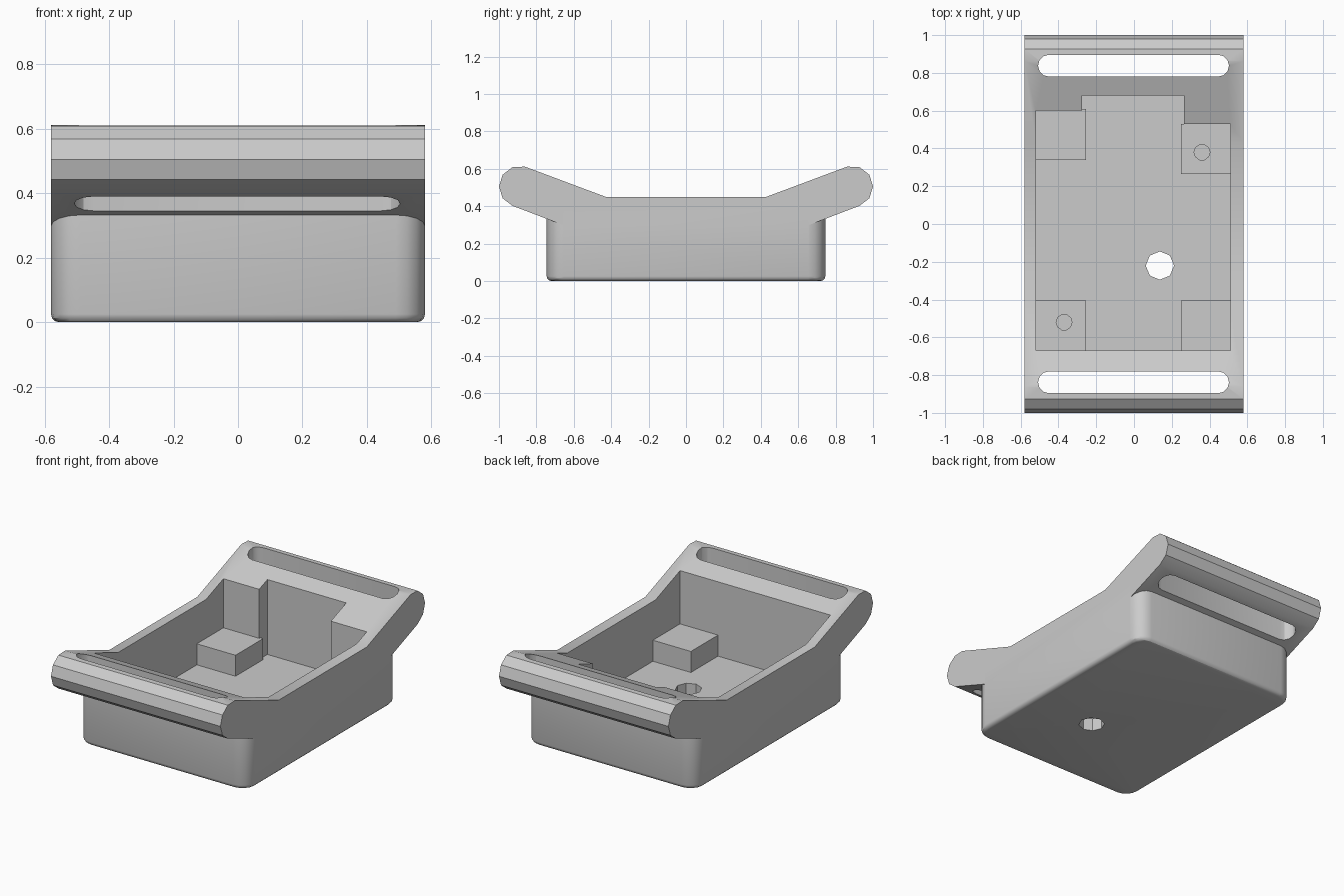
import bpy
import bmesh
from math import cos, sin, pi, radians
from mathutils import Vector

old = bpy.data.objects.get("Cube")
if old:
    bpy.data.objects.remove(old, do_unlink=True)

grey = bpy.data.materials.new("light_grey")
grey.use_nodes = True
GREY = (0.6, 0.6, 0.6, 1)
grey.diffuse_color = GREY
grey.node_tree.nodes["Principled BSDF"].inputs["Base Color"].default_value = GREY

HALF_X = 0.58
FLOOR = 0.08
POST_TOP = 0.21


def finish(bm, name):
    bmesh.ops.recalc_face_normals(bm, faces=bm.faces)
    mesh = bpy.data.meshes.new(name)
    bm.to_mesh(mesh)
    bm.free()
    obj = bpy.data.objects.new(name, mesh)
    bpy.context.collection.objects.link(obj)
    mesh.materials.append(grey)
    return obj


def prism(name, points, direction):
    """Extrude a flat outline along a direction."""
    bm = bmesh.new()
    face = bm.faces.new([bm.verts.new(p) for p in points])
    new = bmesh.ops.extrude_face_region(bm, geom=[face])["geom"]
    bmesh.ops.translate(bm, vec=Vector(direction),
                        verts=[v for v in new if isinstance(v, bmesh.types.BMVert)])
    return finish(bm, name)


def upright(name, outline, z0, z1):
    return prism(name, [(x, y, z0) for x, y in outline], (0, 0, z1 - z0))


def disc(cx, cy, r, sides):
    return [(cx + r * cos(2 * pi * i / sides), cy + r * sin(2 * pi * i / sides))
            for i in range(sides)]


def rect(x0, x1, y0, y1):
    return [(x0, y0), (x1, y0), (x1, y1), (x0, y1)]


def combine(target, tool, operation):
    mod = target.modifiers.new(operation.lower(), "BOOLEAN")
    mod.operation = operation
    mod.solver = "EXACT"
    mod.object = tool
    bpy.context.view_layer.objects.active = target
    bpy.ops.object.modifier_apply(modifier=mod.name)
    bpy.data.objects.remove(tool, do_unlink=True)


# Saddle with two raised, round-ended wings
half = [(0.43, 0.45)]
half += [(0.89 + 0.11 * cos(radians(a)), 0.505 + 0.11 * sin(radians(a)))
         for a in range(105, -71, -35)]
half += [(0.66, 0.30)]
profile = half + [(-y, z) for y, z in reversed(half)]
case = prism("strap_case", [(-HALF_X, y, z) for y, z in profile], (2 * HALF_X, 0, 0))

# Lower tub with rounded corners and a softened bottom edge
bm = bmesh.new()
bmesh.ops.create_cube(bm, size=1)
for v in bm.verts:
    v.co = (v.co.x * 2 * HALF_X, v.co.y * 1.49, (v.co.z + 0.5) * 0.4)
upright_edges = [e for e in bm.edges if abs(e.verts[0].co.z - e.verts[1].co.z) > 0.1]
bmesh.ops.bevel(bm, geom=upright_edges, offset=0.09, segments=4, profile=0.5,
                affect="EDGES")
bottom_edges = [e for e in bm.edges if all(v.co.z < 0.001 for v in e.verts)]
bmesh.ops.bevel(bm, geom=bottom_edges, offset=0.025, segments=3, profile=0.5,
                affect="EDGES")
combine(case, finish(bm, "tub"), "UNION")

# Stepped inner pocket
pocket = [(-0.52, -0.67), (0.51, -0.67), (0.51, 0.53), (0.265, 0.53),
          (0.265, 0.68), (-0.275, 0.68), (-0.275, 0.60), (-0.52, 0.60)]
combine(case, upright("pocket_cutter", pocket, FLOOR, 0.9), "DIFFERENCE")

# Strap slots through the wings
for side in (-1, 1):
    slot = []
    for cx, start in ((0.445, -90), (-0.45, 90)):
        slot += [(cx + 0.058 * cos(radians(start + a)),
                  side * 0.838 + 0.058 * sin(radians(start + a)))
                 for a in range(0, 181, 30)]
    combine(case, upright("slot_cutter", slot, 0.2, 0.9), "DIFFERENCE")

# Hole through the floor
combine(case, upright("hole_cutter", disc(0.137, -0.22, 0.075, 8), -0.1, 0.3),
        "DIFFERENCE")

# Corner posts, two of them drilled; each is sunk a little into floor and walls
S = 0.01
posts = {
    "front_right_post": (rect(-0.52 - S, -0.255, -0.67 - S, -0.405), (-0.37, -0.52)),
    "front_left_post": (rect(0.25, 0.51 + S, -0.67 - S, -0.405), None),
    "back_right_post": (rect(-0.52 - S, -0.255, 0.34, 0.60 + S), None),
    "back_left_post": (rect(0.25, 0.51 + S, 0.265, 0.53), (0.36, 0.38)),
}
parts = [case]
for name, (outline, hole) in posts.items():
    post = upright(name, outline, FLOOR - S, POST_TOP)
    if hole:
        drill = upright("drill", disc(*hole, 0.042, 10), FLOOR, 0.5)
        combine(post, drill, "DIFFERENCE")
    parts.append(post)

# Smooth shading with crisp edges
bpy.ops.object.select_all(action="DESELECT")
for obj in parts:
    obj.select_set(True)
bpy.context.view_layer.objects.active = case
bpy.ops.object.shade_smooth_by_angle(angle=radians(30))
